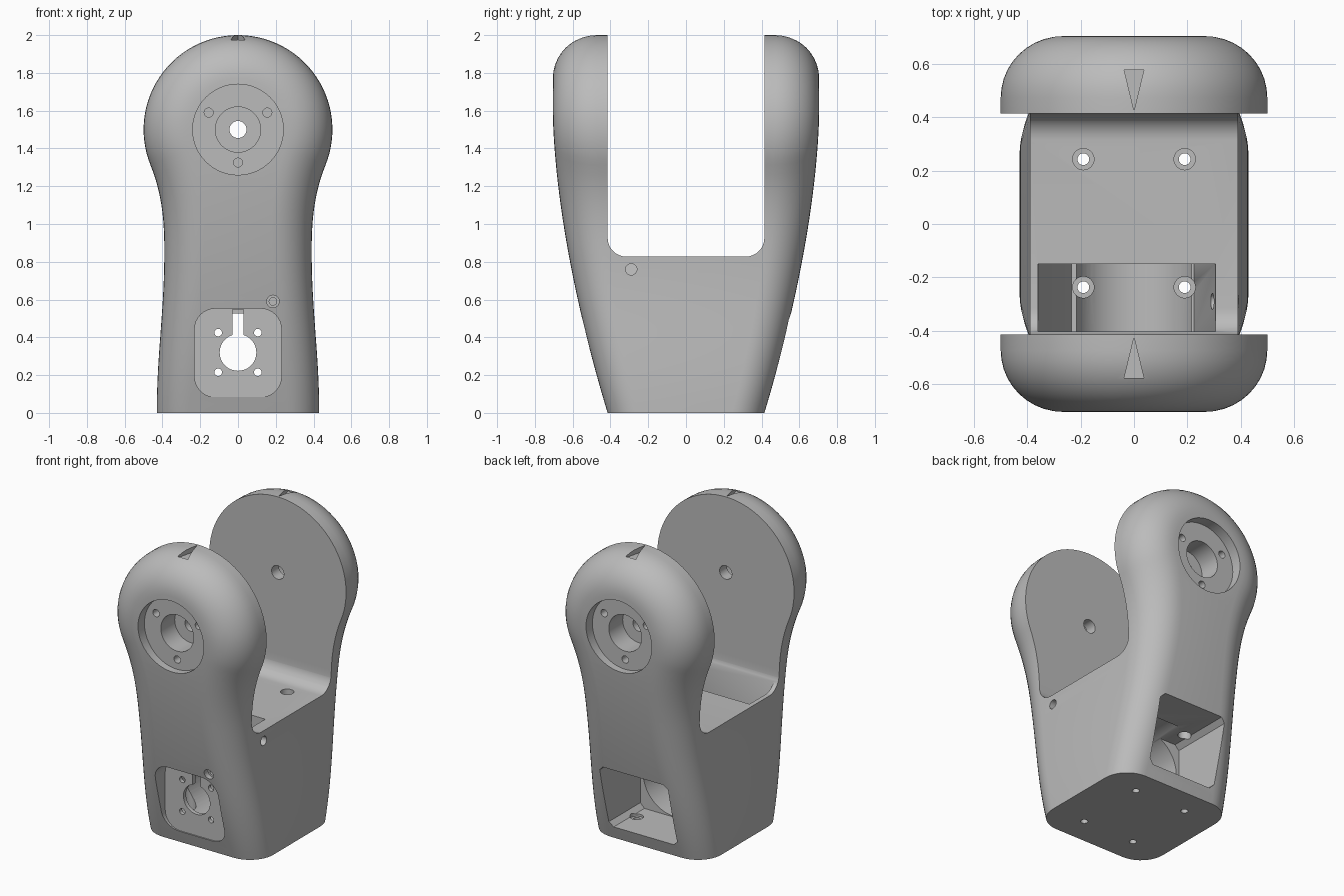
import bpy, bmesh, math
from math import sin, cos, pi, radians

if "Cube" in bpy.data.objects:
    bpy.data.objects.remove(bpy.data.objects["Cube"])

grey = bpy.data.materials.new("plain grey")
grey.diffuse_color = (0.5, 0.5, 0.5, 1)
grey.use_nodes = True
grey.node_tree.nodes["Principled BSDF"].inputs["Base Color"].default_value = grey.diffuse_color


def new_object(name, bm):
    bmesh.ops.recalc_face_normals(bm, faces=bm.faces)
    mesh = bpy.data.meshes.new(name)
    bm.to_mesh(mesh)
    bm.free()
    mesh.materials.append(grey)
    ob = bpy.data.objects.new(name, mesh)
    bpy.context.collection.objects.link(ob)
    return ob


# Body curves: side depth, half width below the head, edge rounding
def depth(z):
    return 0.705 - 0.29 * (max(0, 1.6 - z) / 1.6) ** 1.67


def width(z):
    if z < 0.85:
        return 0.41 + 0.02 * cos(pi * z / 0.85)
    return 0.39 + 0.0736 * ((z - 0.85) / 0.463) ** 2.54


def rounding(z):
    return 0.17 + 0.06 * min(1, z / 1.3)


# Keyhole outline: flared neck, then round head
outline = [(width(1.313 * i / 26), 1.313 * i / 26) for i in range(26)]
outline += [(0.5 * cos(radians(a)), 1.5 + 0.5 * sin(radians(a)))
            for a in [-22 + 4 * i for i in range(29)]]
STEPS = 10
rings = []
bm = bmesh.new()
for i, (x, z) in enumerate(outline):
    if i == 0:
        nx, nz = 1, 0
    elif i == len(outline) - 1:
        nx, nz, x = 0, 1, 0
    else:
        a, b = outline[i - 1], outline[i + 1]
        l = math.hypot(b[0] - a[0], b[1] - a[1])
        nx, nz = (b[1] - a[1]) / l, -(b[0] - a[0]) / l
    r = rounding(z)
    half = []
    for j in range(STEPS + 1):
        p = pi / 2 * j / STEPS
        t = r * (1 - cos(p))
        pz = z - nz * t
        half.append((x - nx * t, depth(pz) - r + r * sin(p), pz))
    right = [(a, -b, c) for a, b, c in reversed(half)] + half
    loop = right + [(-a, b, c) for a, b, c in reversed(right)]
    rings.append([bm.verts.new(v) for v in loop])
n = len(rings[0])
for lo, hi in zip(rings, rings[1:]):
    for k in range(n):
        bm.faces.new((lo[k], lo[(k + 1) % n], hi[(k + 1) % n], hi[k]))
bm.faces.new(rings[0])
bmesh.ops.remove_doubles(bm, verts=bm.verts, dist=1e-5)
bmesh.ops.dissolve_degenerate(bm, edges=bm.edges, dist=1e-5)
body = new_object("fork_bracket", bm)


# Cutting helpers
def cut(pts, axis, lo, hi):
    """Subtract a prism: 2D points extruded along an axis."""
    place = {'x': lambda a, b, t: (t, a, b),
             'y': lambda a, b, t: (a, t, b),
             'z': lambda a, b, t: (a, b, t)}[axis]
    bm = bmesh.new()
    A = [bm.verts.new(place(a, b, lo)) for a, b in pts]
    B = [bm.verts.new(place(a, b, hi)) for a, b in pts]
    bm.faces.new(A)
    bm.faces.new(B)
    for k in range(len(A)):
        m = (k + 1) % len(A)
        bm.faces.new((A[k], A[m], B[m], B[k]))
    tool = new_object("cutter", bm)
    tool.hide_render = True
    mod = body.modifiers.new("cut", 'BOOLEAN')
    mod.operation = 'DIFFERENCE'
    mod.solver = 'EXACT'
    mod.object = tool
    bpy.context.view_layer.objects.active = body
    bpy.ops.object.modifier_apply(modifier=mod.name)
    bpy.data.objects.remove(tool)


def circle(a, b, r, n=32):
    return [(a + r * cos(2 * pi * k / n), b + r * sin(2 * pi * k / n)) for k in range(n)]


def rounded(x0, x1, y0, y1, r, seg):
    pts = []
    for cx, cy, s in ((x1 - r, y1 - r, 0), (x0 + r, y1 - r, 1),
                      (x0 + r, y0 + r, 2), (x1 - r, y0 + r, 3)):
        for k in range(seg + 1):
            a = pi / 2 * (s + k / seg)
            pts.append((cx + r * cos(a), cy + r * sin(a)))
    return pts


def both_cut(pts, lo, hi):
    """The same cut into the front and the back arm."""
    cut(pts, 'y', -hi, -lo)
    cut(pts, 'y', lo, hi)


# Gap between the arms
cut(rounded(-0.415, 0.415, 0.827, 2.3, 0.1, 8), 'x', -1, 1)

# Pivot recess, bore, shaft hole, screw holes and top pointer on each arm
both_cut(circle(0, 1.5, 0.24, 64), 0.635, 0.9)
both_cut(circle(0, 1.5, 0.12, 48), 0.49, 0.8)
both_cut(circle(0, 1.5, 0.045), 0.3, 0.7)
for x, z in ((-0.155, 1.59), (0.155, 1.59), (0, 1.325)):
    both_cut(circle(x, z, 0.024, 20), 0.52, 0.8)
for s in (-1, 1):
    cut([(0, s * 0.425), (0.037, s * 0.578), (-0.037, s * 0.578)], 'z', 1.966, 2.2)

# Motor bore, square rear window, top pocket and front recess
cut(circle(0, 0.32, 0.23, 64), 'y', -0.405, 0.3)
cut(rounded(-0.25, 0.25, 0.085, 0.525, 0.03, 1), 'y', 0.12, 0.9)
cut([(-0.235, 0.4), (0.225, 0.4), (0.305, 0.82), (0.305, 0.95),
     (-0.36, 0.95), (-0.36, 0.82)], 'y', -0.402, -0.15)
cut(rounded(-0.23, 0.23, 0.083, 0.552, 0.11, 8), 'y', -0.9, -0.432)

# Motor plate: shaft hole, cable slot, four screw holes
cut(circle(0, 0.32, 0.097, 48), 'y', -0.6, -0.3)
cut(rounded(-0.029, 0.029, 0.38, 0.548, 0.002, 1), 'y', -0.6, -0.3)
for x in (-0.105, 0.105):
    for z in (0.215, 0.425):
        cut(circle(x, z, 0.02, 20), 'y', -0.6, -0.3)

# Vertical base screws with wide access shafts
for x in (-0.19, 0.19):
    for y in (-0.237, 0.243):
        cut(circle(x, y, 0.04), 'z', 0.07, 1.0)
        cut(circle(x, y, 0.022, 20), 'z', -0.2, 0.2)

# Small cable holes in the right side and front
cut(circle(-0.29, 0.76, 0.03), 'x', 0.2, 0.7)
cut(circle(0.185, 0.59, 0.033), 'y', -0.8, -0.53)
cut(circle(0.185, 0.59, 0.02, 20), 'y', -0.6, -0.37)

# Finish
bpy.ops.object.select_all(action='DESELECT')
body.select_set(True)
bpy.context.view_layer.objects.active = body
bpy.ops.object.shade_smooth_by_angle(angle=radians(30))
